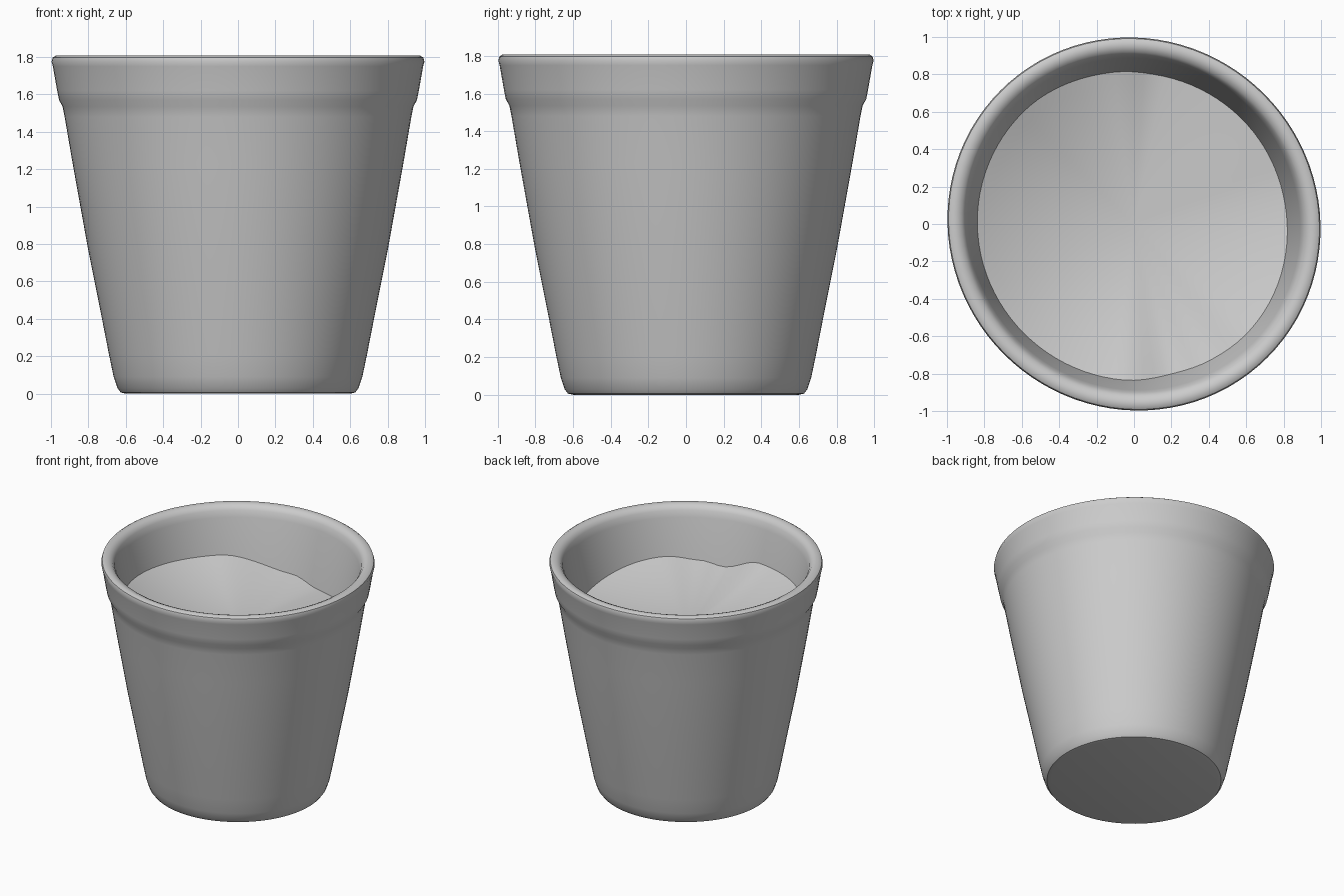
import bpy, bmesh, math

if "Cube" in bpy.data.objects:
    bpy.data.objects.remove(bpy.data.objects["Cube"])

SEG = 96
TOP = 1.81
# depth of the fill below the rim, around its edge (angle in degrees, drop)
EDGE = [(-94, .34), (-74, .43), (-62, .40), (-45, .37), (21, .47), (80, .51),
        (97, .46), (135, .36), (202, .33), (266, .34)]


def drop(a):
    d = (math.degrees(a) + 94) % 360 - 94
    for (a0, d0), (a1, d1) in zip(EDGE, EDGE[1:]):
        if a0 <= d <= a1:
            t = (d - a0) / (a1 - a0)
            t = t * t * (3 - 2 * t)
            return d0 + (d1 - d0) * t
    return EDGE[0][1]


def wall_radius(d):
    return 0.895 - 0.17 * d


def rings_object(name, rings, cap_z, cap_first):
    """Bridge rings of points; close one end with a fan at cap_z."""
    bm = bmesh.new()
    vs = [[bm.verts.new(p) for p in ring] for ring in rings]
    for r0, r1 in zip(vs, vs[1:]):
        for i in range(SEG):
            j = (i + 1) % SEG
            bm.faces.new((r0[i], r0[j], r1[j], r1[i]))
    c = bm.verts.new((0, 0, cap_z))
    end = vs[0] if cap_first else vs[-1]
    for i in range(SEG):
        j = (i + 1) % SEG
        bm.faces.new((end[j], end[i], c) if cap_first else (end[i], end[j], c))
    me = bpy.data.meshes.new(name)
    bm.to_mesh(me)
    bm.free()
    ob = bpy.data.objects.new(name, me)
    bpy.context.collection.objects.link(ob)
    bpy.context.view_layer.objects.active = ob
    bpy.ops.object.select_all(action='DESELECT')
    ob.select_set(True)
    bpy.ops.object.shade_smooth_by_angle(angle=math.radians(40))
    return ob


angles = [2 * math.pi * i / SEG for i in range(SEG)]


def ring(rz):
    """Ring of points, very slightly out of round toward the top."""
    pts = []
    for a in angles:
        r, z = rz(a)
        r *= 1 - 0.013 * math.sin(2 * a) * z / TOP
        pts.append((r * math.cos(a), r * math.sin(a), z))
    return pts


# Pot: outer wall, collar, rounded lip and inner wall down to the fill
profile = [(.60, 0), (.627, .006), (.645, .03), (.665, .09), (.69, .21), (.737, .45),
           (.803, .78), (.884, 1.23), (.927, 1.48), (.938, 1.535), (.957, 1.57),
           (.967, 1.62), (.990, 1.75), (.997, 1.775), (.991, 1.797), (.973, 1.808),
           (.945, 1.806), (.92, 1.795), (.902, 1.77), (.888, 1.72)]
rings = [ring(lambda a, p=p: p) for p in profile]
rings.append(ring(lambda a: (wall_radius(drop(a)), TOP - drop(a))))
rings_object("pot", rings, 0.0, True)

# Fill: lowest in the middle and toward the back right, heaped on the left
MID = 0.54
fill = []
for k in range(14, 0, -1):
    t = k / 14

    def point(a, t=t):
        d = drop(a)
        return t * wall_radius(d), TOP - (MID + (d - MID) * t ** 2)
    fill.append(ring(point))
rings_object("soil_fill", fill, TOP - MID, False)
